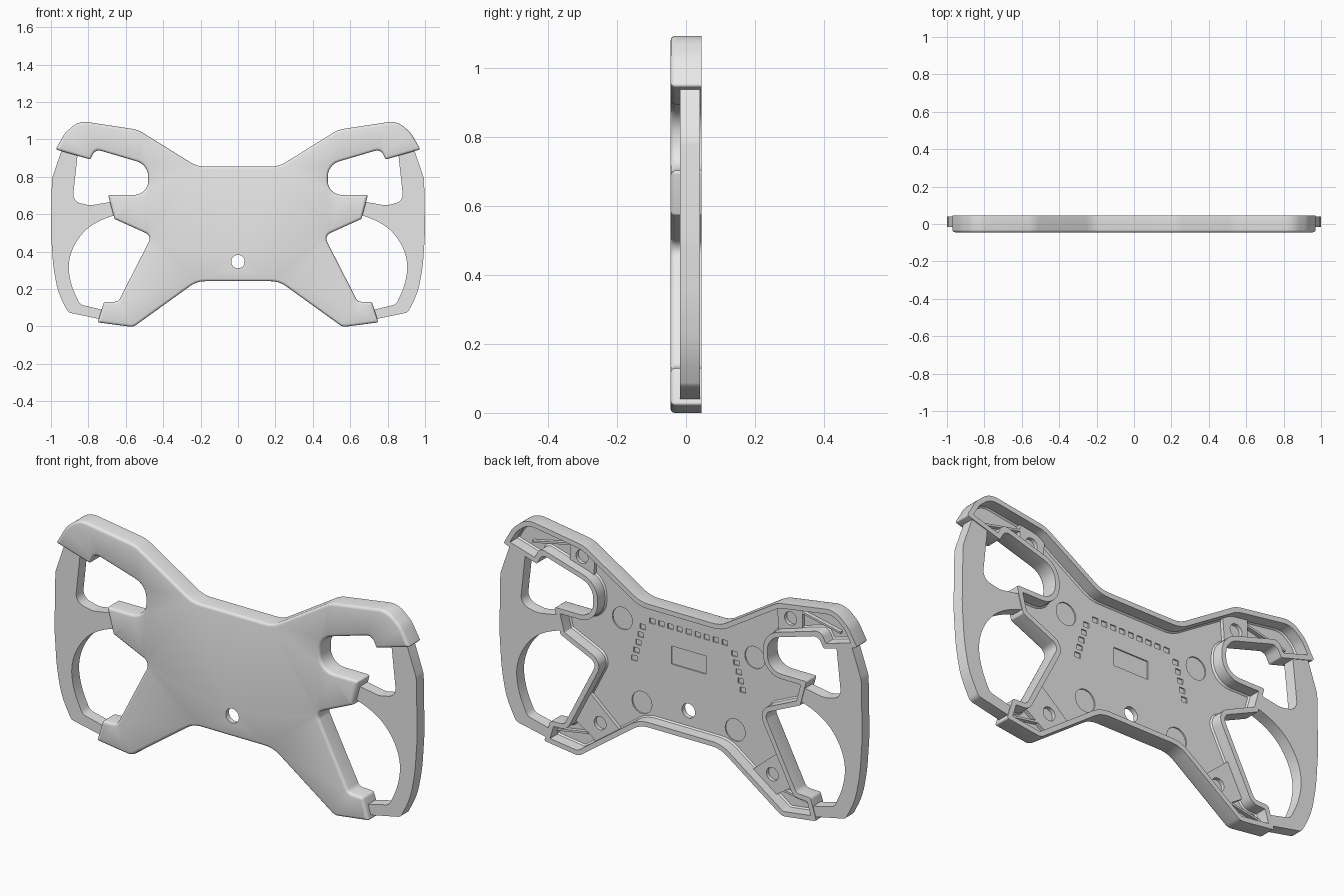
import bpy, bmesh, math
from mathutils import Vector

cube = bpy.data.objects.get("Cube")
if cube:
    bpy.data.objects.remove(cube, do_unlink=True)

FRONT, FLOOR, BACK, WALL = -0.045, -0.02, 0.045, 0.024

grey = bpy.data.materials.new("plain grey")
grey.use_nodes = True
grey.diffuse_color = (0.8, 0.8, 0.8, 1)
grey.node_tree.nodes["Principled BSDF"].inputs["Base Color"].default_value = (0.8, 0.8, 0.8, 1)


def turn(v, a):
    c, s = math.cos(a), math.sin(a)
    return Vector((v.x * c - v.y * s, v.x * s + v.y * c))


def rounded(corners, inset=0.0, segs=6):
    """Clockwise polygon of (x, z, radius), inset and with filleted corners."""
    pts = [Vector(c[:2]) for c in corners]
    n = len(pts)
    dirs = [(pts[(i + 1) % n] - pts[i]).normalized() for i in range(n)]
    right = [Vector((d.y, -d.x)) for d in dirs]
    moved = [p + (right[i - 1] + right[i]) / (1 + right[i - 1].dot(right[i])) * inset
             for i, p in enumerate(pts)]
    out = []
    for i, p in enumerate(moved):
        d1, d2 = dirs[i - 1], dirs[i]
        angle = math.atan2(d1.x * d2.y - d1.y * d2.x, d1.dot(d2))
        convex = angle < 0
        r = max(corners[i][2] + (-inset if convex else inset), 0.003)
        half_tan = max(abs(math.tan(angle / 2)), 1e-4)
        reach = 0.49 * min((p - moved[i - 1]).length, (moved[(i + 1) % n] - p).length)
        t = min(r * half_tan, reach)
        start = p - d1 * t
        centre = start + right[i - 1] * (t / half_tan) * (1 if convex else -1)
        out += [centre + turn(start - centre, angle * k / segs) for k in range(segs + 1)]
    return out


def circle(x, z, r, n=24):
    return [Vector((x + r * math.cos(math.tau * k / n), z + r * math.sin(math.tau * k / n)))
            for k in range(n)]


def rectangle(x, z, w, h):
    return [Vector((x + a * w / 2, z + b * h / 2)) for a, b in ((-1, -1), (-1, 1), (1, 1), (1, -1))]


def ring(bm, pts, y):
    return [bm.verts.new((p.x, y, p.y)) for p in pts]


def skin(bm, a, b):
    n = len(a)
    for i in range(n):
        bm.faces.new((a[i], a[(i + 1) % n], b[(i + 1) % n], b[i]))


def cap(bm, *rings):
    edges = []
    for r in rings:
        for i in range(len(r)):
            pair = (r[i - 1], r[i])
            edges.append(bm.edges.get(pair) or bm.edges.new(pair))
    bmesh.ops.triangle_fill(bm, edges=edges, use_beauty=True, normal=(0, 1, 0))


def finish(bm, name):
    bmesh.ops.recalc_face_normals(bm, faces=bm.faces)
    for f in bm.faces:
        f.smooth = True
    mesh = bpy.data.meshes.new(name)
    bm.to_mesh(mesh)
    bm.free()
    mesh.set_sharp_from_angle(angle=math.radians(32))
    mesh.materials.append(grey)
    obj = bpy.data.objects.new(name, mesh)
    bpy.context.collection.objects.link(obj)
    return obj


def prism(name, pts, y0, y1, hole=None):
    """Flat plate with an optional blind hole in its rear face, mirrored to both sides."""
    bm = bmesh.new()
    a, b = ring(bm, pts, y0), ring(bm, pts, y1)
    skin(bm, a, b)
    cap(bm, a)
    if hole:
        h0, h1 = ring(bm, hole, y0 + 0.002), ring(bm, hole, y1)
        skin(bm, h0, h1)
        cap(bm, h0)
        cap(bm, b, h1)
    else:
        cap(bm, b)
    obj = finish(bm, name)
    obj.modifiers.new("Mirror", 'MIRROR').use_axis[0] = True
    return obj


# Body outline: half of it, then mirrored
half = [(.22, .856, .14), (.535, 1.052, .14), (.85, 1.1, .12), (.925, 1.035, .12),
        (.975, .947, .008), (.79, .893, .008), (.762, .948, .04), (.48, .865, .085),
        (.48, .703, .075), (.695, .703, .008), (.66, .575, .008), (.46, .485, .035),
        (.64, .133, .03), (.717, .13, .015), (.75, .022, .008), (.56, -.003, .05),
        (.22, .242, .14)]
outline = half + [(-x, z, r) for x, z, r in reversed(half)]

# Body shell: rounded front edge, side wall, rim, open back with a floor
bm = bmesh.new()
levels = [(.014, FRONT), (.007, FRONT + .002), (.002, FRONT + .007), (0, FRONT + .014),
          (0, BACK), (WALL, BACK), (WALL, FLOOR + .008), (WALL + .006, FLOOR)]
rings = [ring(bm, rounded(outline, inset), y) for inset, y in levels]
for a, b in zip(rings, rings[1:]):
    skin(bm, a, b)

# Centre hole through the plate
bore = circle(0, .347, .036, 32)
bore_front, bore_back = ring(bm, bore, FRONT), ring(bm, bore, FLOOR)
skin(bm, bore_front, bore_back)
cap(bm, rings[0], bore_front)

# Shallow recesses in the rear floor: panel, four round seats, arch of small notches
recesses = [rectangle(0, .6, .19, .09)]
for s in (-1, 1):
    recesses += [circle(s * .365, .71, .055), circle(s * .257, .32, .055)]
    recesses += [rectangle(s * (.3 - .012 * k), .53 + .042 * k, .03, .025) for k in range(5)]
recesses += [rectangle(-.2 + .05 * k, .74, .03, .025) for k in range(9)]
floor_loops = [rings[-1], bore_back]
for pts in recesses:
    top, bottom = ring(bm, pts, FLOOR), ring(bm, pts, FLOOR - .006)
    skin(bm, top, bottom)
    cap(bm, bottom)
    floor_loops.append(top)
cap(bm, *floor_loops)
finish(bm, "body_shell")

# Side grips, reaching into the horn, spoke tab and foot of the body
grip = [(.857, .925, 0), (.94, .95, 0), (.995, .79, .1), (1.0, .5, .9), (.988, .32, .9),
        (.962, .18, .5), (.908, .075, .03), (.73, .038, 0), (.715, .087, 0), (.845, .118, .04),
        (.893, .22, .4), (.91, .33, .4), (.882, .43, .4), (.82, .515, .4), (.745, .565, .4),
        (.652, .598, 0), (.67, .668, 0), (.79, .647, .1), (.885, .668, .05)]
prism("side_grips", rounded(grip), -.017, .041)

# Screw pads with blind holes
upper_pad = [Vector(p) for p in ((.51, .888), (.5, 1.018), (.64, 1.052), (.64, .924))]
lower_pad = [Vector(p) for p in ((.36, .155), (.54, .31), (.622, .152), (.49, .065))]
prism("upper_screw_pads", upper_pad, FLOOR - .004, -.002, circle(.575, .968, .033))
prism("lower_screw_pads", lower_pad, FLOOR - .004, -.002, circle(.475, .165, .033))

# Stiffening ribs in the end pockets
upper_rib = [Vector(p) for p in ((.64, 1.01), (.64, 1.02), (.85, .975), (.85, .965))]
lower_rib = [Vector(p) for p in ((.54, .095), (.54, .105), (.72, .075), (.72, .065))]
prism("upper_ribs", upper_rib, FLOOR - .004, .0)
prism("lower_ribs", lower_rib, FLOOR - .004, .0)
